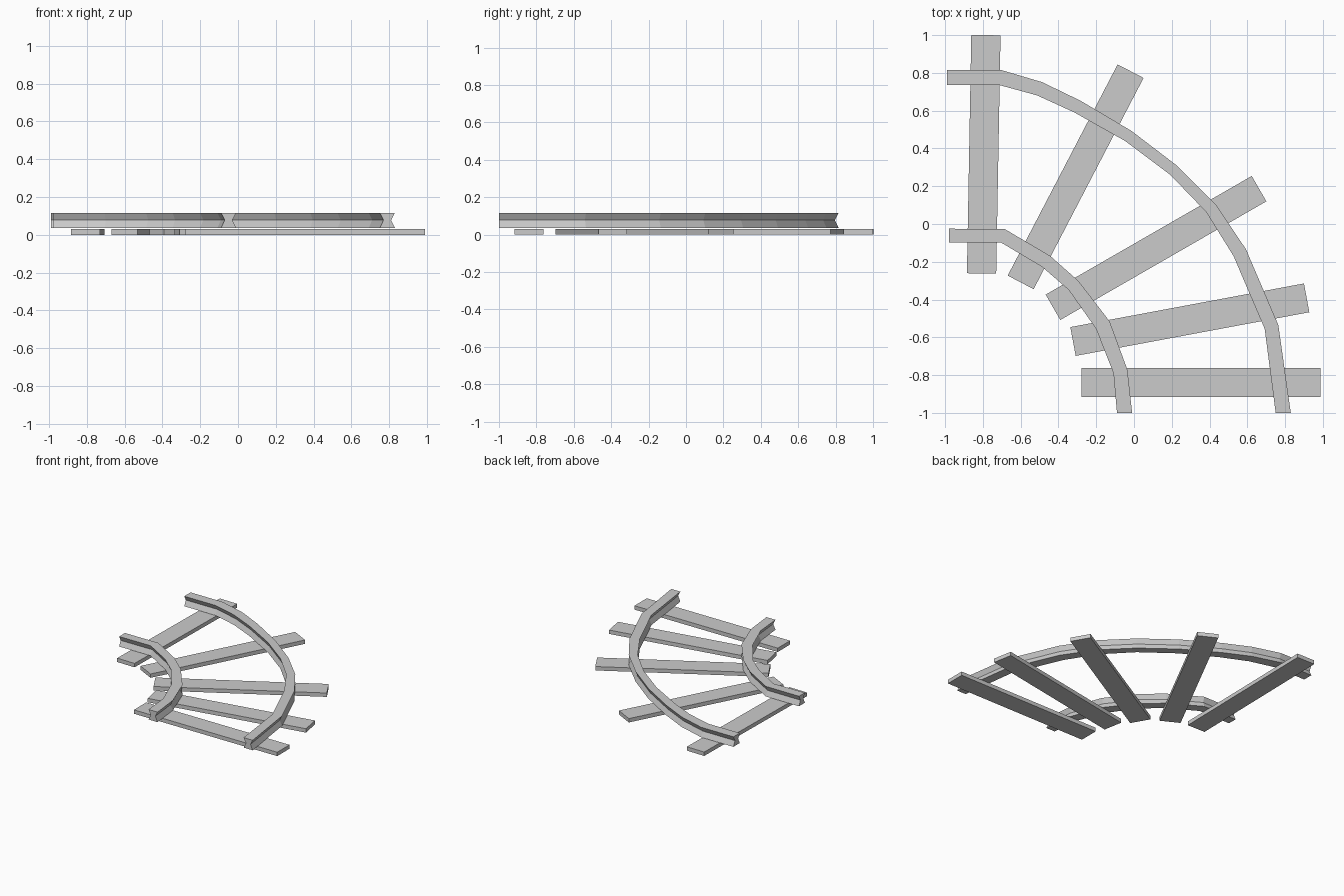
import bpy, bmesh
from mathutils import Vector

if "Cube" in bpy.data.objects:
    bpy.data.objects.remove(bpy.data.objects["Cube"])

# Heights shared by the track parts
SLEEPER_TOP = 0.031
RAIL_BOTTOM, RAIL_WAIST, RAIL_TOP = 0.036, 0.078, 0.116


def finish(bm, name):
    bmesh.ops.recalc_face_normals(bm, faces=bm.faces)
    mesh = bpy.data.meshes.new(name)
    bm.to_mesh(mesh)
    bm.free()
    obj = bpy.data.objects.new(name, mesh)
    bpy.context.collection.objects.link(obj)
    return obj


def sleeper(name, a, b, width=0.155):
    """Flat plank running from point a to point b."""
    a, b = Vector(a), Vector(b)
    d = (b - a).normalized()
    side = Vector((-d.y, d.x)) * width / 2
    bm = bmesh.new()
    base = bm.faces.new([bm.verts.new((p.x, p.y, 0))
                         for p in (a - side, b - side, b + side, a + side)])
    top = bmesh.ops.extrude_face_region(bm, geom=[base], use_keep_orig=True)
    bmesh.ops.translate(bm, vec=(0, 0, SLEEPER_TOP),
                        verts=[v for v in top["geom"] if isinstance(v, bmesh.types.BMVert)])
    return finish(bm, name)


def rail(name, path):
    """Waisted profile swept with mitred corners; path holds x, y, width."""
    pts = [Vector(p[:2]) for p in path]
    profile = [(-1, RAIL_BOTTOM), (1, RAIL_BOTTOM), (0.5, RAIL_WAIST),
               (1, RAIL_TOP), (-1, RAIL_TOP), (-0.5, RAIL_WAIST)]
    last = len(pts) - 1
    bm = bmesh.new()
    rings = []
    for i, p in enumerate(pts):
        # The ends are cut square to the axes
        if i == 0:
            t = Vector((1, 0))
        elif i == last:
            t = Vector((0, -1))
        else:
            t = ((p - pts[i - 1]).normalized() + (pts[i + 1] - p).normalized()).normalized()
        side = Vector((-t.y, t.x)) * path[i][2] / 2
        rings.append([bm.verts.new((p.x + side.x * u, p.y + side.y * u, z))
                      for u, z in profile])
    n = len(profile)
    for r, s in zip(rings, rings[1:]):
        for k in range(n):
            j = (k + 1) % n
            bm.faces.new((r[k], r[j], s[j], s[k]))
    bm.faces.new(rings[0])
    bm.faces.new(rings[-1])
    return finish(bm, name)


# Fan of sleepers
for i, (a, b) in enumerate([
        ((-0.807, -0.262), (-0.784, 1.0)),
        ((-0.600, -0.309), (-0.018, 0.809)),
        ((-0.429, -0.441), (0.662, 0.187)),
        ((-0.323, -0.622), (0.914, -0.391)),
        ((-0.277, -0.839), (0.988, -0.839))]):
    sleeper(f"sleeper_{i + 1}", a, b)

# Curved rails
rail("outer_rail", [
    (-0.99, 0.776, 0.08), (-0.71, 0.776, 0.08), (-0.50, 0.716, 0.075),
    (-0.30, 0.622, 0.07), (-0.03, 0.466, 0.063), (0.212, 0.283, 0.06),
    (0.408, 0.083, 0.065), (0.56, -0.152, 0.075), (0.728, -0.545, 0.075),
    (0.79, -1.0, 0.08)])
rail("inner_rail", [
    (-0.98, -0.062, 0.074), (-0.695, -0.062, 0.074), (-0.465, -0.198, 0.072),
    (-0.32, -0.325, 0.07), (-0.165, -0.535, 0.082), (-0.072, -0.78, 0.076),
    (-0.05, -1.0, 0.08)])
